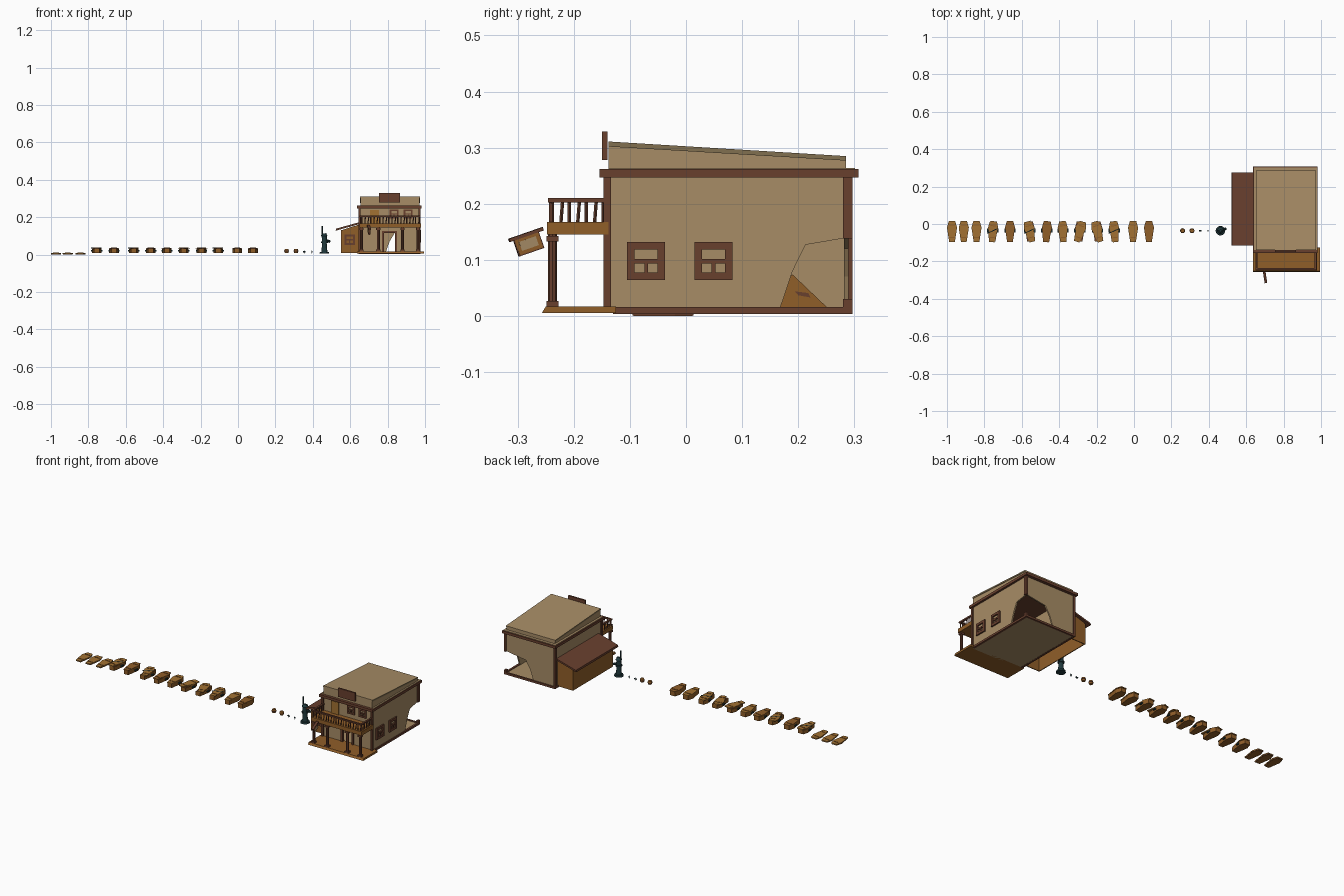
import bpy, bmesh, math
from mathutils import Matrix, Vector

cube = bpy.data.objects.get("Cube")
if cube:
    bpy.data.objects.remove(cube, do_unlink=True)


def material(name, *rgb):
    mat = bpy.data.materials.new(name)
    mat.use_nodes = True
    colour = (*rgb, 1)
    mat.diffuse_color = colour
    shader = mat.node_tree.nodes["Principled BSDF"]
    shader.inputs["Base Color"].default_value = colour
    shader.inputs["Roughness"].default_value = 0.9
    return mat


TAN = material("tan plaster", .39, .265, .133)
OLIVE = material("shaded plaster edge", .22, .16, .08)
DARK = material("dark brown timber", .14, .05, .027)
WOOD = material("orange wood", .28, .112, .022)
GOLD = material("golden wood", .36, .165, .032)
IRON = material("teal iron", .014, .04, .045)


def finish(name, bm, mat):
    bmesh.ops.recalc_face_normals(bm, faces=bm.faces)
    mesh = bpy.data.meshes.new(name)
    bm.to_mesh(mesh)
    bm.free()
    mesh.materials.append(mat)
    obj = bpy.data.objects.new(name, mesh)
    bpy.context.scene.collection.objects.link(obj)
    return obj


def prism(name, mat, axis, low, high, points):
    """Extrude a 2D outline along an axis."""
    def place(p, t):
        return {"x": (t, *p), "y": (p[0], t, p[1]), "z": (*p, t)}[axis]
    bm = bmesh.new()
    rings = [[bm.verts.new(place(p, t)) for p in points] for t in (low, high)]
    for ring in rings:
        bm.faces.new(ring)
    for i in range(len(points)):
        j = (i + 1) % len(points)
        bm.faces.new((rings[0][i], rings[0][j], rings[1][j], rings[1][i]))
    return finish(name, bm, mat)


def box(name, mat, xs, ys, zs):
    (a, b), (c, d) = xs, ys
    return prism(name, mat, "z", *zs, [(a, c), (b, c), (b, d), (a, d)])


def rod(name, mat, start, end, radius, top=None, sides=8):
    start, end = Vector(start), Vector(end)
    way = end - start
    bm = bmesh.new()
    bmesh.ops.create_cone(bm, cap_ends=True, segments=sides, radius1=radius,
                          radius2=radius if top is None else top, depth=way.length)
    turn = way.to_track_quat("Z", "Y").to_matrix().to_4x4()
    bm.transform(Matrix.Translation((start + end) / 2) @ turn)
    return finish(name, bm, mat)


def spin(obj, pivot, angle, axis):
    pivot = Vector(pivot)
    obj.data.transform(Matrix.Translation(pivot) @ Matrix.Rotation(angle, 4, axis)
                       @ Matrix.Translation(-pivot))


# Main building shell, broken open at one back corner
LEFT, RIGHT, FRONT, BACK = .65, .97, -.138, .29
BASE, EAVE = .012, .25
box("floor", TAN, (LEFT, RIGHT), (FRONT, BACK), (.005, BASE))
box("shed_side_wall", TAN, (LEFT, LEFT + .008), (FRONT, BACK), (BASE, EAVE))
prism("broken_side_wall", TAN, "x", RIGHT - .008, RIGHT,
      [(FRONT, BASE), (.167, BASE), (.19, .08), (.213, .127), (BACK, .14),
       (BACK, EAVE), (FRONT, EAVE)])
prism("broken_back_wall", TAN, "y", BACK - .008, BACK,
      [(LEFT, BASE), (.79, BASE), (.81, .07), (.84, .12), (RIGHT, .14),
       (RIGHT, EAVE), (LEFT, EAVE)])
DOOR = (.775, .845)
prism("front_wall", TAN, "y", FRONT, FRONT + .008,
      [(LEFT, BASE), (DOOR[0], BASE), (DOOR[0], .12), (DOOR[1], .12),
       (DOOR[1], BASE), (RIGHT, BASE), (RIGHT, EAVE), (LEFT, EAVE)])

# Broken boards leaning inside
prism("leaning_boards", WOOD, "x", .675, .69,
      [(.14, BASE), (.15, .04), (.19, .074), (.255, BASE)])
prism("board_slot", DARK, "x", .69, .692,
      [(.194, .044), (.2, .037), (.222, .033), (.218, .041)])

# Roof with sloping top
box("cornice", DARK, (LEFT - .015, RIGHT + .012), (FRONT - .016, BACK + .017), (.247, .262))
box("eave_plaster", TAN, (LEFT - .009, RIGHT + .009), (FRONT, BACK + .011), (.26, .264))
prism("roof_block", TAN, "x", LEFT + .004, RIGHT,
      [(FRONT, .26), (.285, .26), (.285, .277), (FRONT, .302)])
prism("roof_slab", TAN, "x", LEFT + .002, RIGHT + .002,
      [(FRONT, .302), (.285, .277), (.285, .285), (FRONT, .311)])
for x in (LEFT + .001, RIGHT + .002):
    prism("roof_edge", OLIVE, "x", x, x + .001,
          [(FRONT, .302), (.285, .277), (.285, .285), (FRONT, .311)])
box("roof_board", DARK, (.755, .865), (-.15, -.14), (.278, .329))

# Timber trim
for x in (LEFT, RIGHT):
    xs = (x - .006, x + .006)
    box("front_corner_post", DARK, xs, (-.147, -.134), (BASE, EAVE))
    low_part = (BASE, EAVE) if x == LEFT else (BASE, .03)
    box("back_corner_post", DARK, xs, (.28, .297), low_part)
    box("side_sill", DARK, xs, (-.13, .297), (.004, .016))
box("broken_corner_post", DARK, (RIGHT - .006, RIGHT + .006), (.28, .297), (.138, EAVE))
box("back_sill", DARK, (LEFT, RIGHT), (.286, .297), (.004, .016))


def window(across, centre, z, half, face):
    """Frame with a cross bar and a lower upright; across is the wall's direction."""
    edge = half * .4

    def bar(name, lo, hi, bottom, top):
        pair = (centre + lo, centre + hi)
        depth = (face, face + (.008 if across == "y" else -.008))
        xs, ys = (depth, pair) if across == "y" else (pair, depth)
        box(name, DARK, xs, ys, (z + bottom, z + top))
    inner = half - edge
    bar("window_jamb", -half, -inner, -half, half)
    bar("window_jamb", inner, half, -half, half)
    bar("window_head", -inner, inner, inner, half)
    bar("window_sill", -inner, inner, -half, -inner)
    bar("window_cross_bar", -inner, inner, -edge / 3, edge / 4)
    bar("window_upright", -edge / 4, edge / 4, -inner, 0)


for y in (-.071, .049):
    window("y", y, .098, .034, RIGHT)
for x in (.835, .91):
    window("x", x, .218, .024, FRONT)

# Doors
for x in DOOR:
    box("door_jamb", DARK, (x - .006, x + .006), (-.145, -.128), (BASE, .126))
box("door_head", DARK, DOOR, (-.145, -.128), (.115, .126))
box("balcony_door", GOLD, (.705, .755), (-.144, FRONT), (.168, .24))

# Porch and balcony
prism("porch_floor", WOOD, "x", .635, .995,
      [(-.257, .005), (-.125, .005), (-.125, .017), (-.25, .017)])
box("balcony_floor", WOOD, (LEFT, .978), (-.248, FRONT), (.145, .168))
POST_Y = -.238
for x in (.66, .75, .88, .963):
    rod("porch_post", DARK, (x, POST_Y, .017), (x, POST_Y, .145), .008)
    for z in (.017, .133):
        box("post_block", DARK, (x - .011, x + .011), (POST_Y - .011, POST_Y + .011), (z, z + .01))
box("front_rail", DARK, (LEFT, .975), (-.246, -.236), (.202, .21))
for x in (LEFT + .006, .97):
    box("side_rail", DARK, (x - .005, x + .005), (-.246, FRONT), (.202, .21))
    for i in range(7):
        y = POST_Y + i * .015
        rod("side_baluster", DARK, (x, y, .166), (x, y + .003 * (i % 2), .204), .003, sides=4)
for i in range(20):
    x = LEFT + .012 + i * .016
    rod("front_baluster", DARK, (x, -.241, .166), (x + .003 * (i % 3), -.241, .204), .003, sides=4)

# Crooked hanging board with a framed panel
SIGN = (.70, -.28, .13)
parts = [box("hanging_board", DARK, (.696, .704), (-.305, -.257), (.113, .146)),
         box("hanging_board_border", WOOD, (.695, .705), (-.303, -.259), (.115, .146)),
         box("hanging_board_panel", TAN, (.694, .706), (-.297, -.265), (.121, .138)),
         box("hanging_board_bar", DARK, (.693, .707), (-.312, -.248), (.143, .149))]
for part in parts:
    spin(part, SIGN, .33, "X")
    spin(part, SIGN, .15, "Z")

# Lean-to shed, open underneath
SHED = [(.55, .008), (LEFT, .008), (LEFT, .162), (.55, .13)]
for y in (-.105, .26):
    prism("shed_end_wall", WOOD, "y", y, y + .005, SHED)
box("shed_long_wall", WOOD, (.55, .555), (-.1, .26), (.008, .131))
prism("shed_roof", DARK, "y", -.116, .276,
      [(.522, .128), (LEFT, .164), (LEFT, .174), (.524, .139)])
window("x", .597, .08, .028, -.105)

# Hand pump
PX, PY = .462, -.036
for radius, top, z, height in ((.026, .024, .005, .01), (.016, .012, .015, .05),
                               (.018, .018, .062, .008), (.014, .014, .07, .03),
                               (.018, .006, .1, .014)):
    rod("pump_body", IRON, (PX, PY, z), (PX, PY, z + height), radius, top, 12)
rod("pump_spout", IRON, (PX, PY, .08), (PX + .03, PY + .012, .07), .007)
rod("pump_handle", IRON, (PX - .01, PY, .085), (PX - .012, PY, .154), .004)
rod("pump_pivot", IRON, (PX - .016, PY, .1), (PX + .012, PY, .112), .005)

# Kegs and loose iron bits
for x in (.26, .31):
    rod("keg_lower", WOOD, (x, PY, .01), (x, PY, .02), .01, .013, 10)
    rod("keg_upper", WOOD, (x, PY, .02), (x, PY, .03), .013, .01, 10)
    rod("keg_hoop", DARK, (x, PY, .018), (x, PY, .022), .0135, None, 10)
for x, reach in ((.355, .007), (.395, .003)):
    rod("iron_bolt", IRON, (x - reach, PY, .015), (x + reach, PY, .015), .004, None, 6)
    rod("iron_pin", IRON, (x, PY, .006), (x, PY, .022), .002, None, 6)


# Six-sided caskets and spare lids
def casket_outline(x, scale):
    half = [(.017, .056), (.027, .022), (.015, -.056)]
    side = [(w * scale, l * scale) for w, l in half]
    ring = side + [(-w, l) for w, l in reversed(side)]
    return [(x + w, -.041 + l) for w, l in ring]


def casket_lid(x, z, mat):
    lid = prism("casket_lid", mat, "z", z, z + .005, casket_outline(x, 1))
    trims = [box("lid_batten", WOOD, (x - .015, x + .015), (y, y + .005), (z + .004, z + .007))
             for y in (-.075, -.012)]
    return [lid] + trims


SKEWS = (0, 0, .12, .3, -.3, .05, -.08, .25, 0, -.1)
PLACES = (.08, -.005, -.105, -.195, -.29, -.38, -.467, -.557, -.663, -.755)
for index, (x, skew) in enumerate(zip(PLACES, SKEWS)):
    prism("casket_body", WOOD, "z", .008, .031, casket_outline(x, .95))
    prism("casket_inside", DARK, "z", .031, .032, casket_outline(x, .85))
    plain = index in (0, 6, 8)
    for piece in casket_lid(x, .032, WOOD if plain else GOLD):
        spin(piece, (x, -.041, .03), skew, "Z")
    if index > 1:
        for side in (-1, 1):
            edge = x + side * .024
            box("casket_handle", IRON, (edge - .006, edge + .006), (-.045, -.025), (.017, .024))
    if index in (2, 7, 9):
        rod("casket_chain", IRON, (x - .03, -.05, .036), (x + .025, -.025, .037), .0025, sides=6)
for x in (-.842, -.91, -.973):
    prism("spare_lid_underside", WOOD, "z", 0, .004, casket_outline(x, .94))
    prism("spare_lid_rim", DARK, "z", .001, .004, casket_outline(x, .97))
    casket_lid(x, .004, GOLD)
